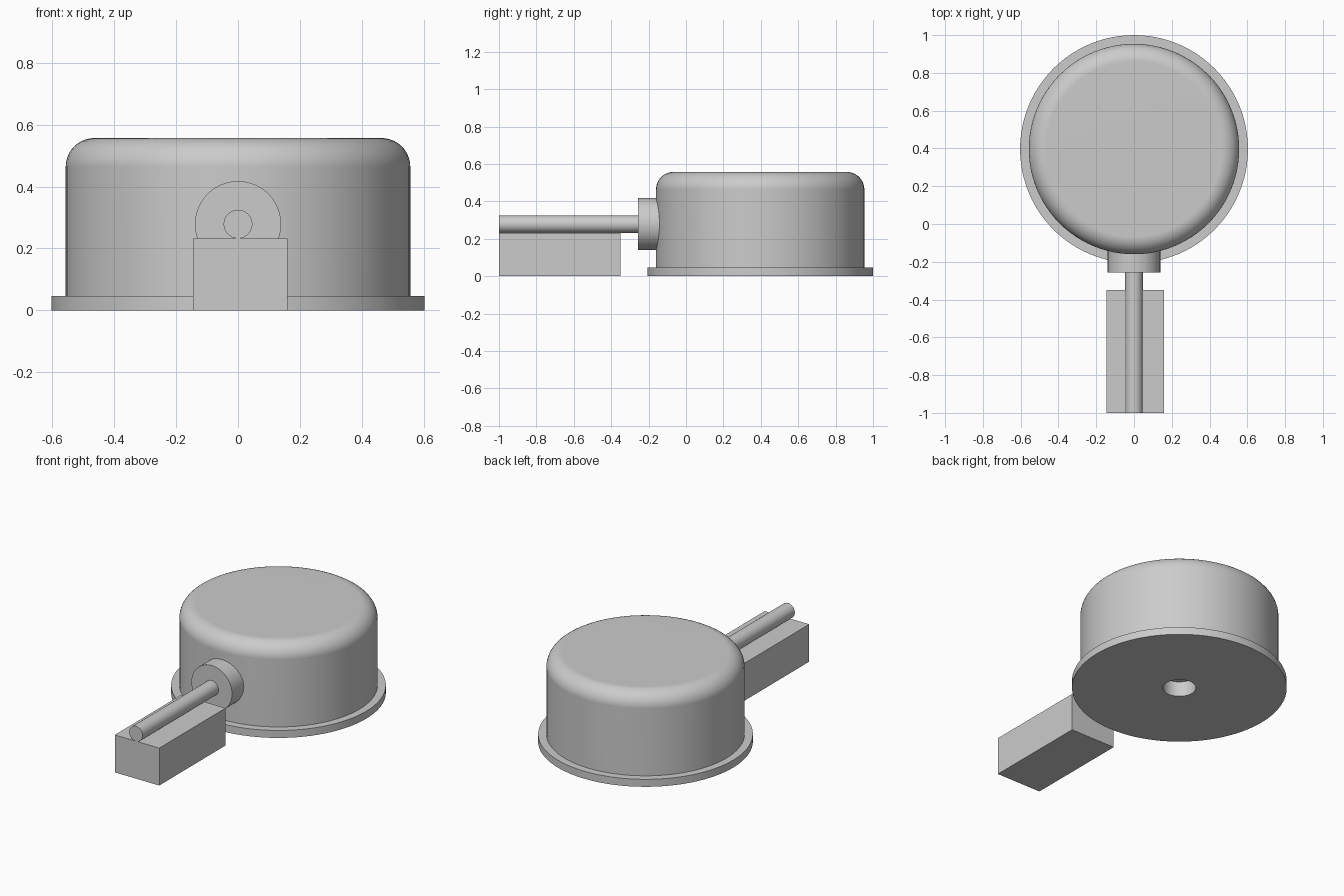
import bpy, bmesh, math
from mathutils import Matrix, Vector

cube = bpy.data.objects.get("Cube")
if cube:
    bpy.data.objects.remove(cube, do_unlink=True)

U = 2 / 43.1          # base module that all dimensions are multiples of
BODY_Y = 1 - 13 * U   # centre of the round housing
AXIS_Z = 6 * U        # height of the shaft

grey = bpy.data.materials.new("light grey")
grey.use_nodes = True
grey.diffuse_color = (0.6, 0.6, 0.6, 1)
grey.node_tree.nodes["Principled BSDF"].inputs["Base Color"].default_value = (0.6, 0.6, 0.6, 1)


def finish(name, bm, smooth=True):
    bmesh.ops.recalc_face_normals(bm, faces=bm.faces)
    mesh = bpy.data.meshes.new(name)
    bm.to_mesh(mesh)
    bm.free()
    mesh.materials.append(grey)
    obj = bpy.data.objects.new(name, mesh)
    bpy.context.collection.objects.link(obj)
    if smooth:
        bpy.ops.object.select_all(action='DESELECT')
        obj.select_set(True)
        bpy.context.view_layer.objects.active = obj
        bpy.ops.object.shade_smooth_by_angle(angle=math.radians(30))
        normals = obj.modifiers.new("flat caps", 'WEIGHTED_NORMAL')
        normals.keep_sharp = True
    return obj


def lathe(name, profile, steps=96):
    bm = bmesh.new()
    verts = [bm.verts.new((r, 0, z)) for r, z in profile]
    edges = [bm.edges.new(pair) for pair in zip(verts, verts[1:])]
    bmesh.ops.spin(bm, geom=verts + edges, cent=(0, 0, 0), axis=(0, 0, 1),
                   angle=math.tau, steps=steps)
    bmesh.ops.remove_doubles(bm, verts=bm.verts, dist=1e-5)
    return finish(name, bm)


def cylinder_along_y(name, radius, y0, y1, segments):
    bm = bmesh.new()
    place = Matrix.Translation((0, (y0 + y1) / 2, AXIS_Z)) @ Matrix.Rotation(math.pi / 2, 4, 'X')
    bmesh.ops.create_cone(bm, cap_ends=True, segments=segments, radius1=radius,
                          radius2=radius, depth=y1 - y0, matrix=place)
    return finish(name, bm)


# Round housing: blind hole underneath, base flange, wall, rounded top edge
fillet = 2 * U
outline = [(0, 2 * U), (2 * U, 2 * U), (2 * U, 0), (13 * U, 0), (13 * U, U), (12 * U, U)]
for i in range(11):
    a = math.pi / 2 * i / 10
    outline.append((10 * U + fillet * math.cos(a), 10 * U + fillet * math.sin(a)))
outline.append((0, 12 * U))
housing = lathe("housing", outline)
housing.location.y = BODY_Y

# Boss on the front wall and the shaft running out of it
boss_front = -1 + 16 * U
cylinder_along_y("boss", 3 * U, boss_front, -0.12, 64)
cylinder_along_y("shaft", U, -1, boss_front + 0.01, 48)

# Support block under the shaft, set slightly off the centre line
bm = bmesh.new()
low, high = Vector((-0.145, -1, 0)), Vector((0.16, -1 + 14 * U, 5 * U))
bmesh.ops.create_cube(bm, size=1, matrix=Matrix.Translation((low + high) / 2)
                      @ Matrix.Diagonal((*(high - low), 1)))
finish("support_block", bm, smooth=False)
